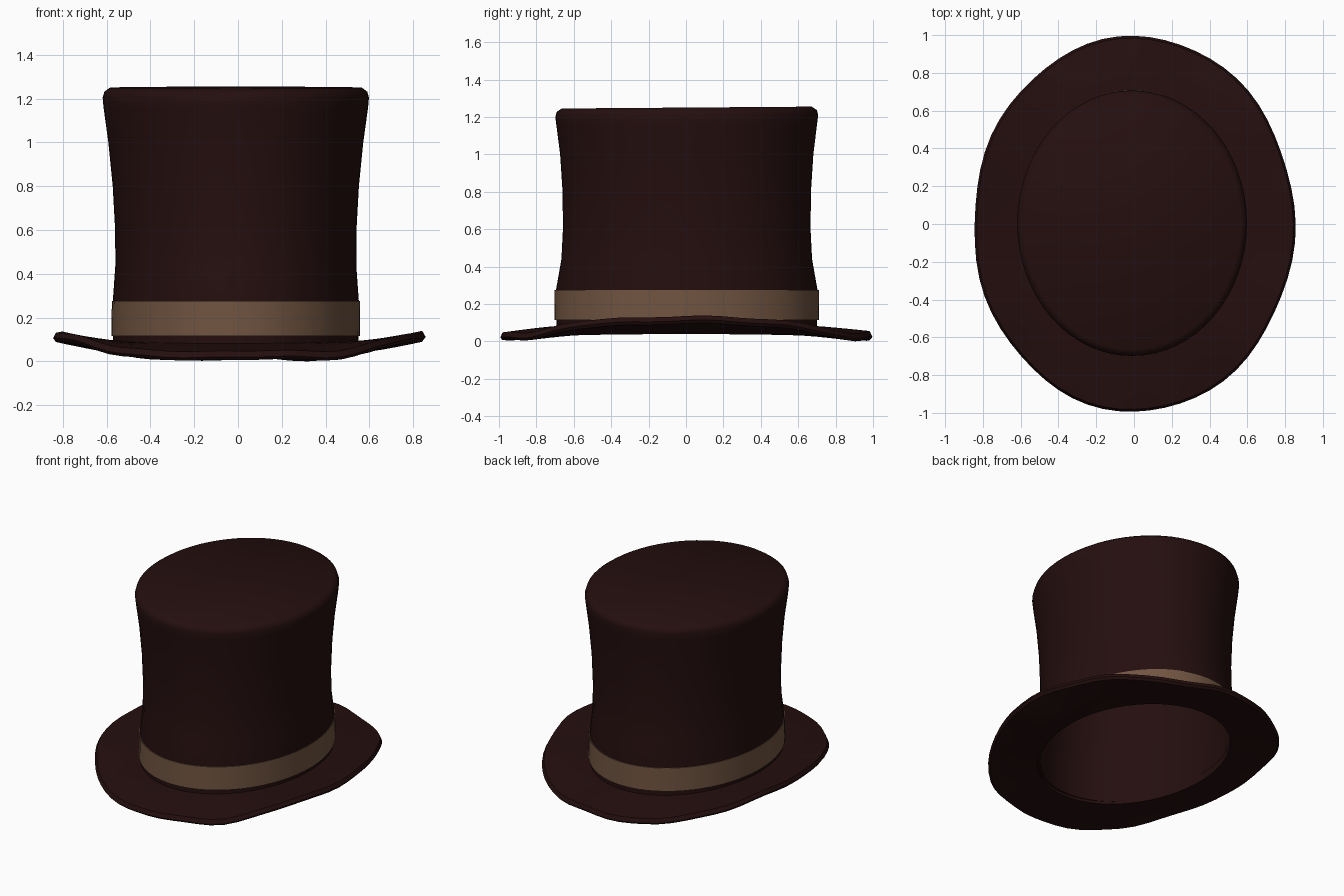
import bpy, bmesh, math

cube = bpy.data.objects.get("Cube")
if cube:
    bpy.data.objects.remove(cube, do_unlink=True)

SEG = 64


def material(name, rgb):
    m = bpy.data.materials.new(name)
    m.use_nodes = True
    m.diffuse_color = (*rgb, 1)
    bsdf = m.node_tree.nodes["Principled BSDF"]
    bsdf.inputs["Base Color"].default_value = (*rgb, 1)
    bsdf.inputs["Roughness"].default_value = 0.9
    return m


felt = material("dark maroon felt", (0.018, 0.0045, 0.0045))
ribbon = material("tan ribbon", (0.165, 0.09, 0.053))


def loft(name, rings, mat, closed):
    """Skin a list of rings; either join last to first, or cap both ends."""
    bm = bmesh.new()
    loops = [[bm.verts.new(p) for p in ring] for ring in rings]
    pairs = list(zip(loops, loops[1:]))
    if closed:
        pairs.append((loops[-1], loops[0]))
    for a, b in pairs:
        for i in range(SEG):
            j = (i + 1) % SEG
            bm.faces.new((a[i], a[j], b[j], b[i]))
    if not closed:
        bm.faces.new(loops[0])
        bm.faces.new(loops[-1])
    bmesh.ops.recalc_face_normals(bm, faces=bm.faces)
    mesh = bpy.data.meshes.new(name)
    bm.to_mesh(mesh)
    bm.free()
    mesh.materials.append(mat)
    obj = bpy.data.objects.new(name, mesh)
    bpy.context.collection.objects.link(obj)
    bpy.ops.object.select_all(action="DESELECT")
    obj.select_set(True)
    bpy.context.view_layer.objects.active = obj
    bpy.ops.object.shade_smooth_by_angle(angle=math.radians(40))
    return obj


ANGLES = [2 * math.pi * i / SEG for i in range(SEG)]


def oval(rx, ry, z, tilt=0.0):
    return [(rx * math.cos(a) - 0.01, ry * math.sin(a) + 0.004,
             z + tilt * math.sin(a)) for a in ANGLES]


# Crown: flared, hollow, with a rounded top edge
profile = [(0.56, 0.695, 0.05), (0.562, 0.70, 0.27), (0.55, 0.67, 0.44),
           (0.551, 0.662, 0.60), (0.562, 0.664, 0.80), (0.582, 0.677, 1.0),
           (0.604, 0.697, 1.16), (0.608, 0.703, 1.205),
           (0.60, 0.695, 1.232), (0.575, 0.668, 1.25)]
inside = [oval(rx - 0.02, ry - 0.02, min(z, 1.22)) for rx, ry, z in profile[-3::-1]]
outside = [oval(rx, ry, z, 0.005 if z > 1.1 else 0) for rx, ry, z in profile]
loft("crown", inside + outside, felt, False)

# Hat band: thin sleeve around the base of the crown
loft("hat_band", [oval(0.553, 0.69, 0.115), oval(0.568, 0.707, 0.115),
                  oval(0.566, 0.706, 0.275), oval(0.553, 0.69, 0.275)],
     ribbon, True)


# Brim: sides curl up, front and back dip, edge slightly worn
def smooth(t):
    t = max(0.0, min(1.0, t))
    return t * t * (3 - 2 * t)


def edge_height(a):
    s = math.cos(a) ** 2
    wear = 0.004 * math.sin(9 * a + 1) + 0.003 * math.sin(14 * a)
    return 0.02 + 0.095 * smooth((s - 0.1) / 0.9) + 0.008 * (1 - s) ** 6 + wear


def brim_ring(t, lift):
    """t runs from the crown (0) to the outer edge (1)."""
    ring = []
    for a in ANGLES:
        wobble = 0.007 * t * math.sin(7 * a + 2)
        rx = 0.545 + (0.85 - 0.545) * t + wobble
        ry = 0.68 + (0.995 - 0.68) * t + wobble * 0.5
        inner = 0.055 + 0.004 * math.cos(2 * a)
        z = inner + (edge_height(a) - inner) * t ** 1.3 + lift
        ring.append((rx * math.cos(a), ry * math.sin(a), max(z, 0)))
    return ring


STEPS = [0, 0.2, 0.4, 0.6, 0.8, 0.96]
under = [brim_ring(t, -0.02) for t in STEPS]
over = [brim_ring(t, 0.02 + 0.012 * (1 - t)) for t in reversed(STEPS)]
loft("brim", under + [brim_ring(1, -0.006)] + over, felt, True)
